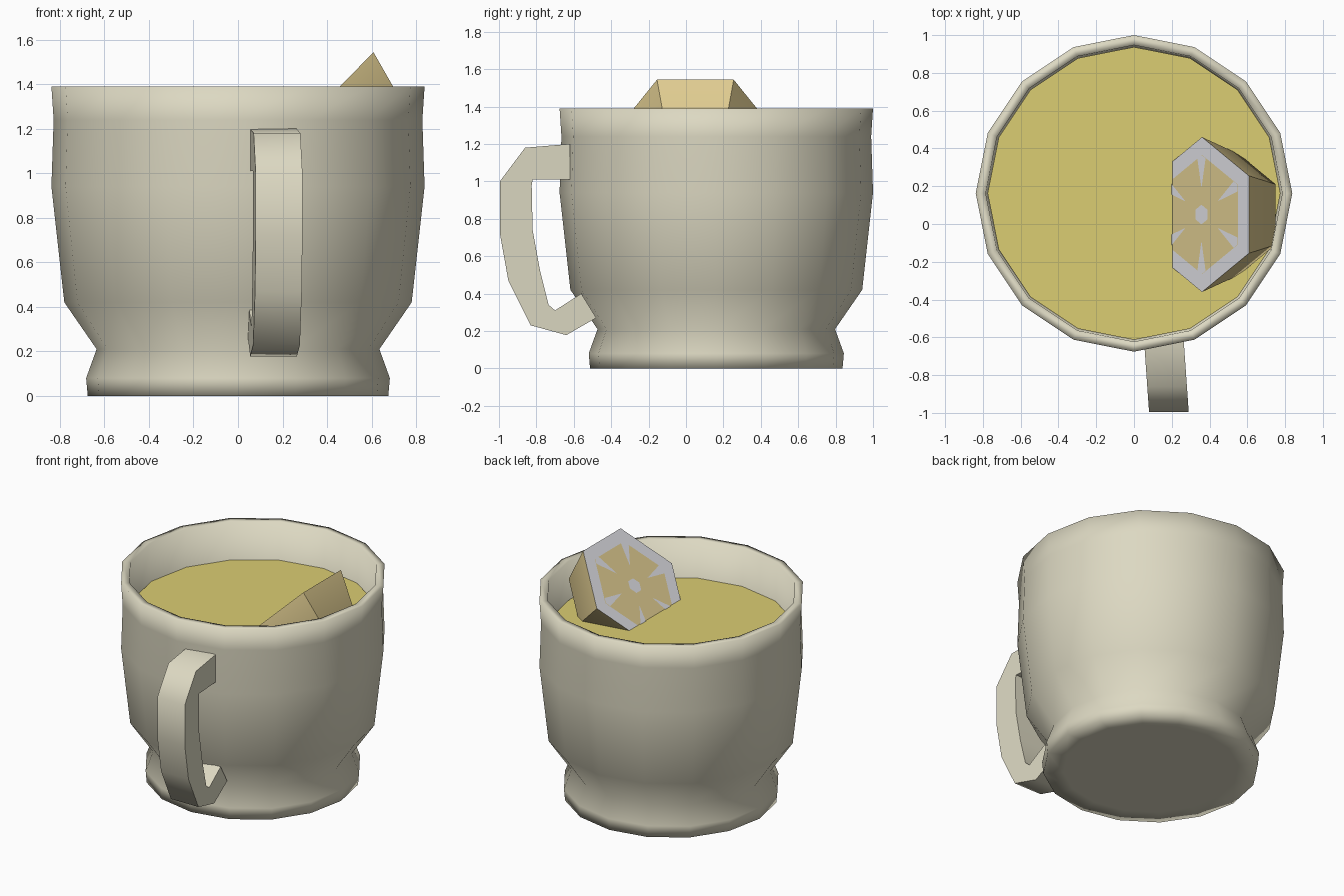
import bpy, bmesh, math
from mathutils import Vector

cube = bpy.data.objects.get("Cube")
if cube:
    bpy.data.objects.remove(cube)


def material(name, rgb):
    m = bpy.data.materials.new(name)
    m.use_nodes = True
    m.diffuse_color = (*rgb, 1)
    m.node_tree.nodes["Principled BSDF"].inputs["Base Color"].default_value = (*rgb, 1)
    return m


ceramic = material("cream ceramic", (0.72, 0.69, 0.54))
tea = material("golden tea", (0.71, 0.61, 0.17))
peel = material("lemon flesh", (0.74, 0.60, 0.28))
pith = material("pale pith", (0.74, 0.74, 0.78))


def make(name, bm, mats, angle=None):
    mesh = bpy.data.meshes.new(name)
    bm.to_mesh(mesh)
    bm.free()
    ob = bpy.data.objects.new(name, mesh)
    bpy.context.collection.objects.link(ob)
    for m in mats:
        mesh.materials.append(m)
    if angle:
        bpy.ops.object.select_all(action="DESELECT")
        ob.select_set(True)
        bpy.context.view_layer.objects.active = ob
        bpy.ops.object.shade_smooth_by_angle(angle=math.radians(angle))
    return ob


def loft(bm, rings):
    """Skin closed loops of points, returning the loops of vertices."""
    loops = [[bm.verts.new(p) for p in ring] for ring in rings]
    for a, b in zip(loops, loops[1:]):
        n = len(a)
        for i in range(n):
            bm.faces.new((a[i], a[(i + 1) % n], b[(i + 1) % n], b[i]))
    return loops


SIDES = 16
CUP_Y = 0.162


def circle(r, z):
    return [(r * math.cos(i * math.tau / SIDES), CUP_Y + r * math.sin(i * math.tau / SIDES), z)
            for i in range(SIDES)]


# Cup: outer wall, rim, inner wall and floor
profile = [(0.55, 0), (0.675, 0), (0.682, 0.08), (0.635, 0.21), (0.78, 0.42),
           (0.838, 0.94), (0.828, 1.24), (0.838, 1.39), (0.785, 1.39),
           (0.775, 0.94), (0.71, 0.42), (0.6, 0.22)]
bm = bmesh.new()
loops = loft(bm, [circle(r, z) for r, z in profile])
bm.faces.new(loops[0][::-1])
bm.faces.new(loops[-1])
bmesh.ops.recalc_face_normals(bm, faces=bm.faces)
make("cup", bm, [ceramic], 120)

# Tea surface
bm = bmesh.new()
bm.faces.new([bm.verts.new(p) for p in circle(0.775, 1.13)])
make("tea_surface", bm, [tea])

# Handle: rectangular section swept along outer and inner (y, z) edges
outer = [(-0.62, 1.20), (-0.86, 1.18), (-0.995, 1.0), (-0.995, 0.72),
         (-0.95, 0.47), (-0.83, 0.23), (-0.64, 0.178), (-0.48, 0.27)]
inner = [(-0.62, 1.01), (-0.82, 1.01), (-0.825, 0.98), (-0.82, 0.74),
         (-0.78, 0.52), (-0.735, 0.34), (-0.70, 0.31), (-0.56, 0.40)]


def handle_point(side, y, z):
    return (0.157 - (y + 0.6) * 0.07 + side * 0.105, y, z)


bm = bmesh.new()
loops = loft(bm, [[handle_point(-1, *o), handle_point(1, *o),
                   handle_point(1, *i), handle_point(-1, *i)]
                  for o, i in zip(outer, inner)])
bm.faces.new(loops[0])
bm.faces.new(loops[-1][::-1])
bmesh.ops.recalc_face_normals(bm, faces=bm.faces)
make("handle", bm, [ceramic], 55)

# Lemon: six-sided half fruit, tilted and leaning on the wall
centre = Vector((0.36, 0.05, 1.29))
up = Vector((0.7, 0, 0.714))
side = Vector((0, 1, 0))
axis = Vector((0.714, 0, -0.7))
R = 0.41


def on_lemon(radius, angle, depth=0):
    a = math.radians(angle)
    return centre + axis * depth + (side * math.cos(a) + up * math.sin(a)) * radius


def hexagon(radius, depth=0):
    return [on_lemon(radius, 60 * i, depth) for i in range(6)]


bm = bmesh.new()
loops = loft(bm, [hexagon(R * 0.77), hexagon(R), hexagon(R * 0.78, 0.275),
                  hexagon(R * 0.35, 0.4)])
bm.faces.new(loops[0])
bm.faces.new(loops[-1])
bmesh.ops.recalc_face_normals(bm, faces=bm.faces)
border = set(loops[0] + loops[1])
for f in bm.faces:
    in_border = all(v in border for v in f.verts)
    f.material_index = 1 if in_border and len(f.verts) == 4 else 0
make("lemon_half", bm, [peel, pith], 35)

# Pith spokes and core, thin plates on the cut face
bm = bmesh.new()
plates = [hexagon(0.052, -0.004)]
for i in range(6):
    a = 60 * i
    plates.append([on_lemon(0.14, a, -0.004), on_lemon(0.3, a + 6, -0.004),
                   on_lemon(0.315, a, -0.004), on_lemon(0.3, a - 6, -0.004)])
for pts in plates:
    f = bm.faces.new([bm.verts.new(p) for p in pts])
    f.normal_update()
    if f.normal.dot(axis) > 0:
        f.normal_flip()
make("lemon_pith", bm, [pith])
